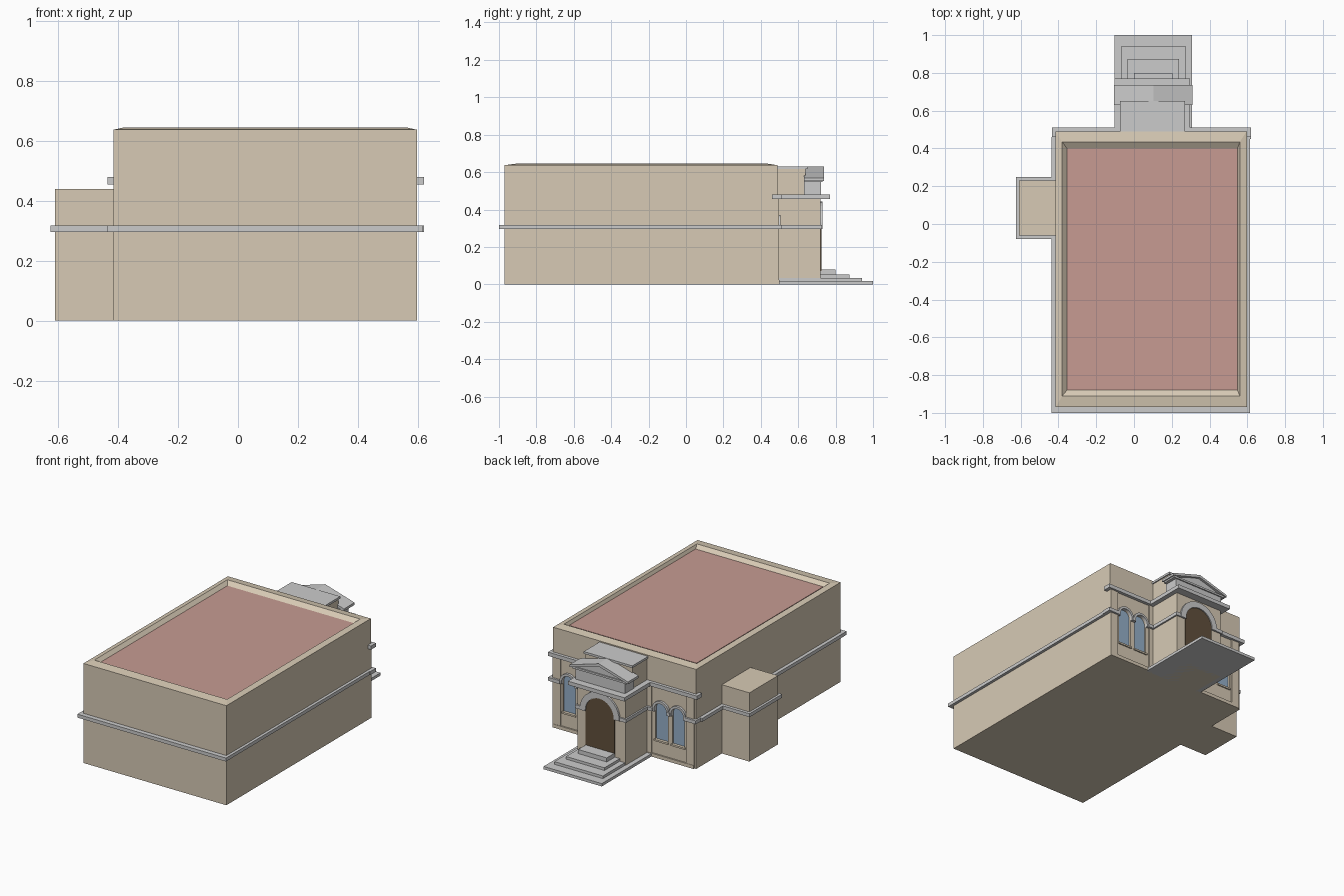
import bpy, bmesh, math

if "Cube" in bpy.data.objects:
    bpy.data.objects.remove(bpy.data.objects["Cube"])

CX = 0.097  # centre line of the porch


def material(name, rgb):
    m = bpy.data.materials.new(name)
    m.diffuse_color = (*rgb, 1)
    m.use_nodes = True
    m.node_tree.nodes["Principled BSDF"].inputs["Base Color"].default_value = m.diffuse_color
    return m


STONE = material("sandstone", (0.68, 0.59, 0.46))
ROOF = material("roof_red", (0.57, 0.33, 0.29))
DOOR = material("door_brown", (0.12, 0.08, 0.045))
GLASS = material("glass_blue", (0.30, 0.43, 0.58))


def finish(name, bm, mat=None):
    bmesh.ops.recalc_face_normals(bm, faces=bm.faces)
    me = bpy.data.meshes.new(name)
    bm.to_mesh(me)
    bm.free()
    ob = bpy.data.objects.new(name, me)
    bpy.context.collection.objects.link(ob)
    if mat:
        me.materials.append(mat)
    return ob


def loft(name, loops, mat=None):
    """Skin between point loops and cap both ends."""
    bm = bmesh.new()
    rings = [[bm.verts.new(p) for p in lp] for lp in loops]
    n = len(rings[0])
    for a, b in zip(rings, rings[1:]):
        for i in range(n):
            j = (i + 1) % n
            bm.faces.new((a[i], a[j], b[j], b[i]))
    bm.faces.new(rings[0])
    bm.faces.new(rings[-1])
    return finish(name, bm, mat)


def rect(x0, x1, y0, y1, z):
    return [(x0, y0, z), (x1, y0, z), (x1, y1, z), (x0, y1, z)]


def box(name, x0, x1, y0, y1, z0, z1, mat=None):
    return loft(name, [rect(x0, x1, y0, y1, z0), rect(x0, x1, y0, y1, z1)], mat)


def prism(name, pts, y0, y1, mat=None):
    """Extrude an x-z outline along y."""
    return loft(name, [[(x, y, z) for x, z in pts] for y in (y0, y1)], mat)


def arc(x, z, r, n=16):
    return [(x + r * math.cos(math.pi * i / n), z + r * math.sin(math.pi * i / n))
            for i in range(n + 1)]


def arch(name, x, r, z0, zs, y0, y1, mat=None):
    return prism(name, arc(x, zs, r) + [(x - r, z0), (x + r, z0)], y0, y1, mat)


def arch_ring(name, x, r0, r1, z0, zs, y0, y1):
    outer = [(x + r1, z0)] + arc(x, zs, r1) + [(x - r1, z0)]
    inner = [(x - r0, z0)] + arc(x, zs, r0)[::-1] + [(x + r0, z0)]
    return prism(name, outer + inner, y0, y1)


# main hall with parapet rim and sunken roof
body = loft("main_hall", [
    rect(-0.415, 0.597, -0.97, 0.49, 0),
    rect(-0.415, 0.597, -0.97, 0.49, 0.637),
    rect(-0.38, 0.56, -0.91, 0.435, 0.645),
    rect(-0.355, 0.548, -0.88, 0.40, 0.622)], STONE)
box("roof_panel", -0.355, 0.548, -0.88, 0.40, 0.612, 0.627, ROOF)

# side annex
box("annex", -0.61, -0.41, -0.06, 0.23, 0, 0.44, STONE)

# string course around hall and annex
BZ0, BZ1 = 0.296, 0.318
box("hall_band", -0.437, 0.615, -1.0, 0.46, BZ0, BZ1)
box("annex_band", -0.625, -0.43, -0.08, 0.25, BZ0, BZ1)

# porch block, attic and its cap
box("porch", CX - 0.17, CX + 0.17, 0.48, 0.718, 0, 0.46, STONE)
box("porch_attic", CX - 0.165, CX + 0.165, 0.48, 0.64, 0.47, 0.618, STONE)
box("attic_cap", CX - 0.172, CX + 0.172, 0.488, 0.65, 0.616, 0.63)

# upper cornice on the entrance wall and porch
box("wall_cornice", -0.435, 0.62, 0.46, 0.51, 0.455, 0.479)
box("porch_cornice", CX - 0.2, CX + 0.2, 0.49, 0.77, 0.455, 0.479)

# entrance wall, mirrored about the porch
for s, side in ((-1, "left"), (1, "right")):
    def mbox(name, a, b, *rest):
        lo, hi = sorted((CX + s * a, CX + s * b))
        return box(f"{name}_{side}", lo, hi, *rest)

    mbox("corner_pilaster", 0.445, 0.50, 0.47, 0.497, 0, 0.456, STONE)
    mbox("inner_pilaster", 0.165, 0.20, 0.47, 0.497, 0, 0.456, STONE)
    mbox("wall_plinth", 0.16, 0.50, 0.47, 0.499, 0, 0.022, STONE)
    mbox("corner_band", 0.442, 0.523, 0.45, 0.51, BZ0, BZ1)
    mbox("inner_band", 0.165, 0.212, 0.45, 0.51, BZ0, BZ1)
    mbox("middle_band", 0.317, 0.337, 0.45, 0.51, BZ0, BZ1)
    mbox("porch_side_band", 0.16, 0.18, 0.49, 0.727, BZ0, BZ1)
    mbox("porch_front_band", 0.135, 0.18, 0.70, 0.727, BZ0, BZ1)

    # arched windows with recess, glass, hood and sill
    for k, d in enumerate((0.267, 0.387)):
        x, tag = CX + s * d, f"{side}_{k + 1}"
        cut = arch(f"window_cutter_{tag}", x, 0.044, 0.115, 0.312, 0.474, 0.52)
        cut.hide_render = True
        cut.hide_viewport = True
        mod = body.modifiers.new(f"recess_{tag}", 'BOOLEAN')
        mod.operation = 'DIFFERENCE'
        mod.solver = 'EXACT'
        mod.object = cut
        arch(f"window_glass_{tag}", x, 0.044, 0.115, 0.312, 0.468, 0.479, GLASS)
        arch_ring(f"window_hood_{tag}", x, 0.044, 0.059, BZ0, 0.312, 0.48, 0.505)
        box(f"window_sill_{tag}", x - 0.05, x + 0.05, 0.475, 0.498, 0.105, 0.116, STONE)

# arched doorway
arch("door", CX + 0.005, 0.102, 0.07, 0.30, 0.70, 0.724, DOOR)
arch_ring("door_archivolt", CX + 0.005, 0.101, 0.14, BZ0, 0.302, 0.70, 0.73)

# pediment: frieze, bed slab, gable wall and raking slabs
P = CX + 0.005
box("frieze", P - 0.175, P + 0.175, 0.63, 0.722, 0.475, 0.556)
box("pediment_bed", P - 0.195, P + 0.195, 0.632, 0.73, 0.547, 0.559)
prism("gable_wall", [(P - 0.18, 0.555), (P + 0.18, 0.555), (P, 0.617)], 0.635, 0.722)
prism("raking_cornice", [(P - 0.207, 0.553), (P, 0.612), (P + 0.207, 0.553),
                         (P + 0.207, 0.568), (P, 0.63), (P - 0.207, 0.568)], 0.63, 0.737)

# entrance steps
for i, (w, y, z) in enumerate(((0.206, 1.0, 0.018), (0.172, 0.94, 0.035),
                               (0.136, 0.873, 0.052), (0.101, 0.80, 0.078))):
    box(f"step_{i + 1}", P - w, P + w, 0.485 if i < 2 else 0.70, y, 0, z)
